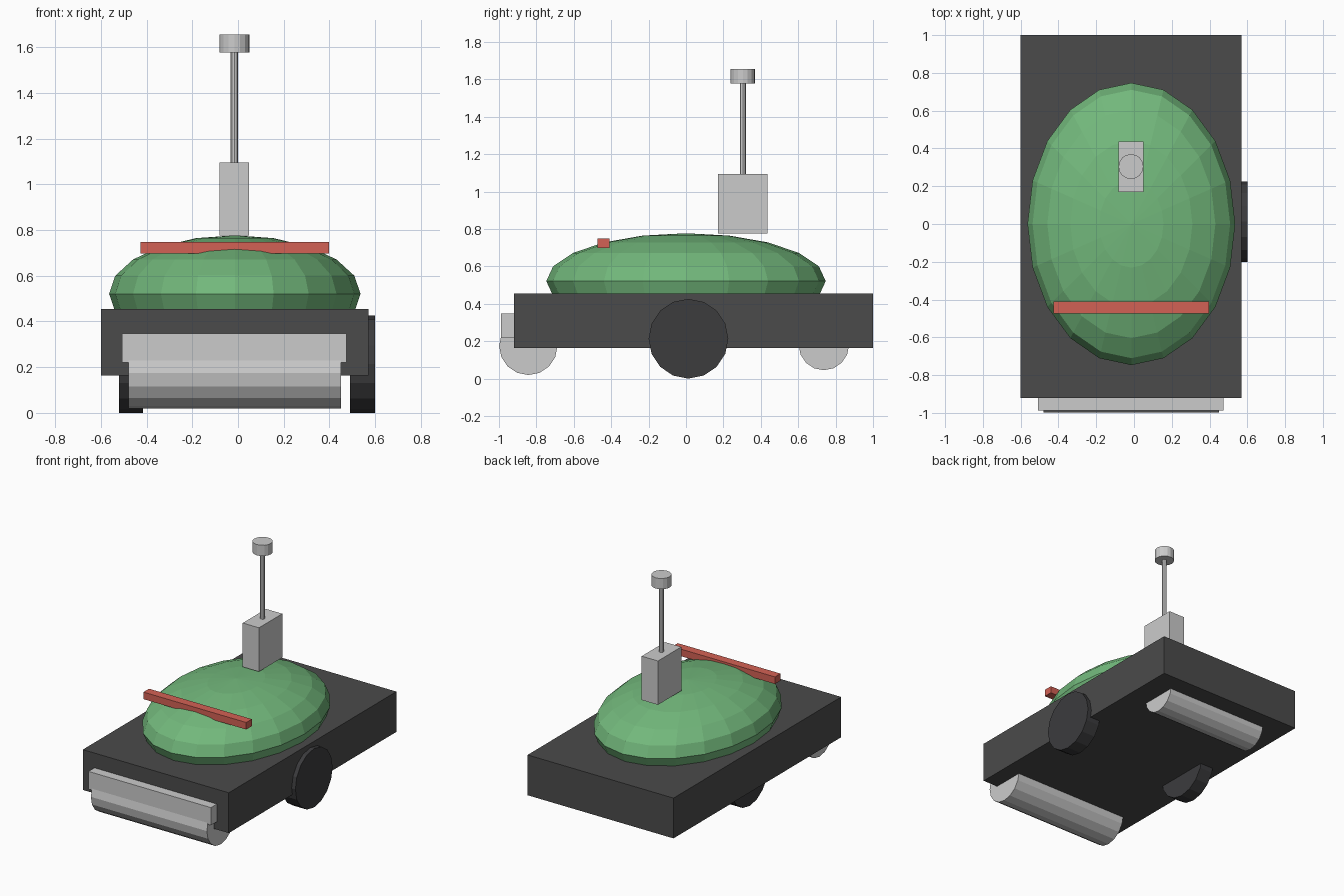
import bpy
from math import pi

if "Cube" in bpy.data.objects:
    bpy.data.objects.remove(bpy.data.objects["Cube"])


def finish(name, mat=None):
    ob = bpy.context.object
    ob.name = name
    if mat:
        ob.data.materials.append(mat)
    return ob


def material(name, rgb):
    m = bpy.data.materials.new(name)
    m.diffuse_color = (*rgb, 1)
    m.use_nodes = True
    m.node_tree.nodes["Principled BSDF"].inputs["Base Color"].default_value = m.diffuse_color
    return m


def box(name, x, y, z, mat=None):
    """Box from (min, max) ranges."""
    loc = [(a + b) / 2 for a, b in (x, y, z)]
    size = [b - a for a, b in (x, y, z)]
    bpy.ops.mesh.primitive_cube_add(size=1, location=loc)
    ob = finish(name, mat)
    ob.scale = size
    return ob


def roller(name, x, y, z, r, mat=None, sides=16):
    """Cylinder lying along x."""
    bpy.ops.mesh.primitive_cylinder_add(
        vertices=sides, radius=r, depth=x[1] - x[0],
        location=((x[0] + x[1]) / 2, y, z), rotation=(0, pi / 2, 0))
    return finish(name, mat)


def post(name, x, y, z, r, sides=16):
    """Upright cylinder between two heights."""
    bpy.ops.mesh.primitive_cylinder_add(
        vertices=sides, radius=r, depth=z[1] - z[0],
        location=(x, y, (z[0] + z[1]) / 2))
    return finish(name)


dark = material("dark_grey", (0.07, 0.07, 0.07))
black = material("tyre_black", (0.045, 0.045, 0.048))
green = material("shell_green", (0.17, 0.48, 0.2))
red = material("handle_red", (0.65, 0.12, 0.09))

# chassis and shell
box("chassis", (-0.60, 0.57), (-0.92, 1.0), (0.163, 0.455), dark)
bpy.ops.mesh.primitive_uv_sphere_add(segments=20, ring_count=10, radius=1,
                                     location=(-0.014, 0, 0.521))
finish("shell", green).scale = (0.55, 0.747, 0.256)

# wheels and rollers
roller("right_wheel", (0.49, 0.60), 0.013, 0.213, 0.213, black)
roller("left_wheel", (-0.52, -0.415), 0.013, 0.213, 0.213, black)
roller("front_roller", (-0.48, 0.45), -0.843, 0.175, 0.156)
roller("rear_roller", (-0.42, 0.40), 0.737, 0.18, 0.135)

# front bumper and carrying bar
box("front_bumper", (-0.507, 0.475), (-0.988, -0.86), (0.22, 0.348))
box("carry_bar", (-0.426, 0.398), (-0.474, -0.41), (0.697, 0.748), red)

# sensor mast
box("mast_base", (-0.081, 0.049), (0.17, 0.437), (0.777, 1.095))
post("mast_rod", -0.016, 0.304, (1.09, 1.58), 0.016, 8)
post("mast_cap", -0.016, 0.304, (1.577, 1.655), 0.066)
